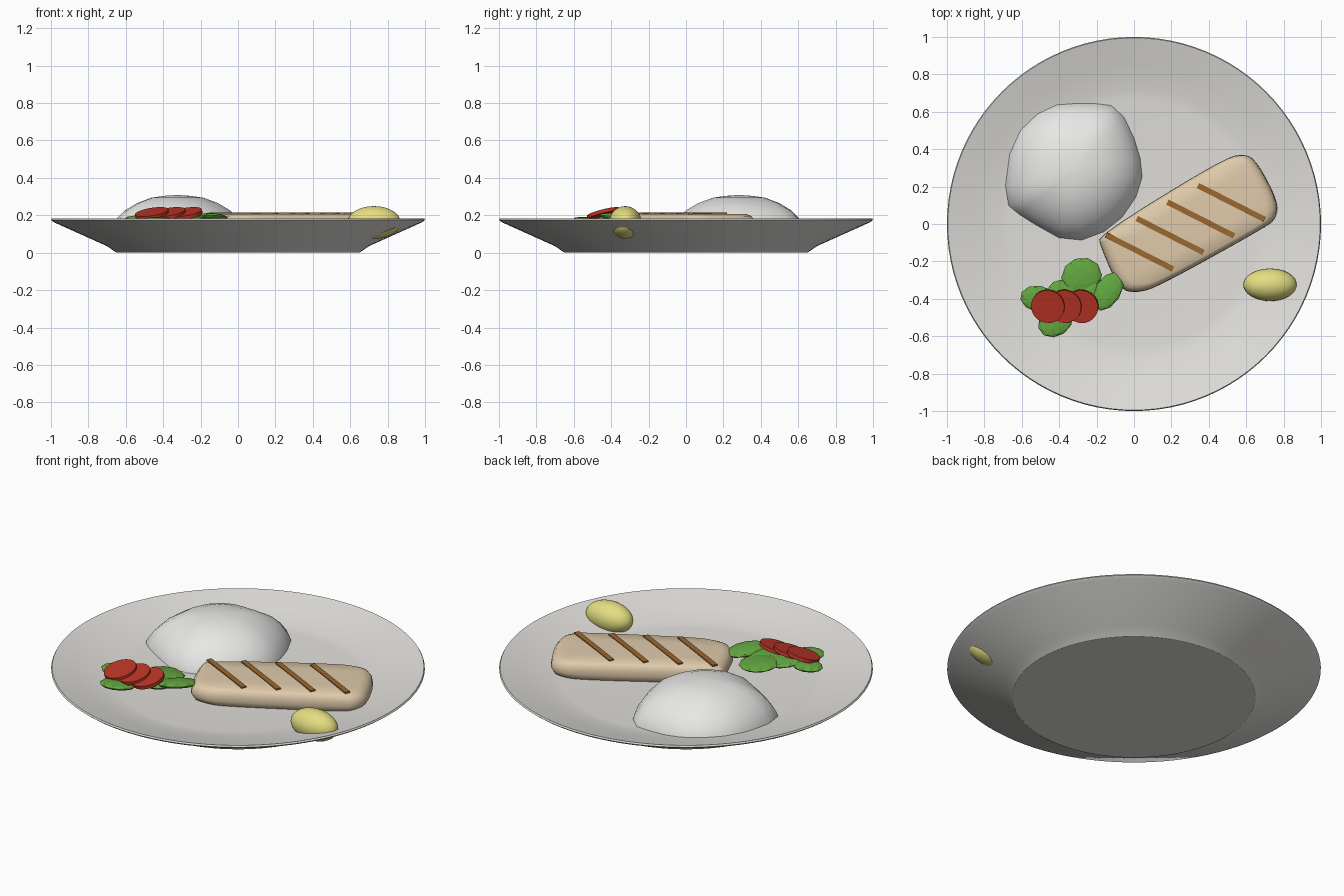
import bpy
import bmesh
import math
import random
from mathutils import Vector

random.seed(4)

default_cube = bpy.data.objects.get("Cube")
if default_cube:
    bpy.data.objects.remove(default_cube, do_unlink=True)


def make_material(name, red, green, blue):
    material = bpy.data.materials.new(name)
    material.use_nodes = True
    colour = (red, green, blue, 1)
    material.diffuse_color = colour
    shader = material.node_tree.nodes["Principled BSDF"]
    shader.inputs["Base Color"].default_value = colour
    shader.inputs["Roughness"].default_value = 0.6
    return material


plate_white = make_material("plate white", 0.75, 0.74, 0.71)
rice_white = make_material("rice white", 0.8, 0.8, 0.79)
meat_beige = make_material("meat beige", 0.75, 0.6, 0.41)
grill_brown = make_material("grill brown", 0.32, 0.14, 0.03)
leaf_green = make_material("leaf green", 0.12, 0.37, 0.05)
tomato_red = make_material("tomato red", 0.5, 0.035, 0.02)
lemon_yellow = make_material("lemon yellow", 0.78, 0.73, 0.22)


def finish(obj, name, material, smooth_angle=None):
    """Name and colour a part, then shade it smooth below an angle."""
    obj.name = name
    obj.data.name = name
    obj.data.materials.append(material)
    if smooth_angle:
        bpy.ops.object.select_all(action="DESELECT")
        obj.select_set(True)
        bpy.context.view_layer.objects.active = obj
        bpy.ops.object.shade_smooth_by_angle(angle=math.radians(smooth_angle))
    return obj


def loft(name, outline, centre, rings, material, smooth_angle):
    """Stack scaled copies of an outline and skin them into a closed solid."""
    mesh = bpy.data.meshes.new(name)
    obj = bpy.data.objects.new(name, mesh)
    bpy.context.collection.objects.link(obj)
    middle = Vector(centre)
    bm = bmesh.new()
    loops = []
    for scale, height in rings:
        loop = []
        for point in outline:
            flat = middle + (Vector(point) - middle) * scale
            loop.append(bm.verts.new((flat.x, flat.y, height)))
        loops.append(loop)
    count = len(outline)
    for lower, upper in zip(loops, loops[1:]):
        for i in range(count):
            j = (i + 1) % count
            bm.faces.new((lower[i], lower[j], upper[j], upper[i]))
    bm.faces.new(loops[0])
    bm.faces.new(loops[-1])
    bmesh.ops.recalc_face_normals(bm, faces=bm.faces)
    bm.to_mesh(mesh)
    bm.free()
    return finish(obj, name, material, smooth_angle)


def rounded(points, passes):
    """Round an outline by repeated corner cutting."""
    for _ in range(passes):
        cut = []
        for i, point in enumerate(points):
            start = Vector(point)
            end = Vector(points[(i + 1) % len(points)])
            cut += [start.lerp(end, 0.25), start.lerp(end, 0.75)]
        points = cut
    return points


# Plate: one turned profile, from the foot over the rim to the floor
circle = []
for step in range(96):
    angle = math.tau * step / 96
    circle.append((math.cos(angle), math.sin(angle)))
plate_profile = [(0.65, 0), (0.7, 0.035), (0.985, 0.163), (1, 0.175), (0.995, 0.184),
                 (0.98, 0.18), (0.85, 0.145), (0.72, 0.113), (0.66, 0.107), (0.02, 0.106)]
loft("plate", circle, (0, 0), plate_profile, plate_white, 35)

# Rice mound: lumpy dome
rice_outline = [(-0.7, 0.12), (-0.59, 0.03), (-0.34, -0.11), (-0.1, -0.02), (0.05, 0.2),
                (0.03, 0.4), (-0.08, 0.63), (-0.24, 0.65), (-0.47, 0.64), (-0.66, 0.46)]
rice_rings = [(1, 0.1), (0.98, 0.13), (0.89, 0.18), (0.77, 0.225), (0.59, 0.265),
              (0.38, 0.294), (0.19, 0.304), (0.03, 0.308)]
loft("rice_mound", rounded(rice_outline, 1), (-0.325, 0.285), rice_rings, rice_white, 60)

# Grilled fillet: rounded slab
fillet_outline = [(-0.19, -0.06), (-0.18, -0.12), (-0.08, -0.35), (0.02, -0.37),
                  (0.14, -0.33), (0.7, -0.02), (0.76, 0.03), (0.77, 0.12),
                  (0.66, 0.33), (0.59, 0.38), (0.46, 0.34)]
fillet_rings = [(0.9, 0.1), (0.97, 0.115), (1, 0.14), (0.99, 0.17), (0.95, 0.195),
                (0.88, 0.206), (0.5, 0.209), (0.04, 0.21)]
loft("fillet", rounded(fillet_outline, 2), (0.29, 0), fillet_rings, meat_beige, 60)

# Grill marks: evenly spaced thin bars across the fillet
for index in range(4):
    centre = Vector((0.03, -0.15, 0.209)).lerp(Vector((0.52, 0.115, 0.209)), index / 3)
    bpy.ops.mesh.primitive_cube_add(size=1, location=centre,
                                    rotation=(0, 0, math.radians(-27)))
    bar = bpy.context.object
    bar.scale = (0.4, 0.03, 0.01)
    finish(bar, f"grill_mark_{index + 1}", grill_brown)

# Salad leaves: flattened, faceted, slightly tilted
leaves = [(-0.28, -0.28, 0.172, 0.11, 0.1, 20),
          (-0.14, -0.36, 0.188, 0.115, 0.07, 58),
          (-0.51, -0.4, 0.178, 0.1, 0.07, -10),
          (-0.42, -0.52, 0.168, 0.1, 0.08, 35),
          (-0.36, -0.39, 0.178, 0.12, 0.1, 0),
          (-0.24, -0.39, 0.176, 0.09, 0.08, 70)]
for index, (x, y, z, length, width, turn) in enumerate(leaves):
    tilt = random.uniform(-0.12, 0.12)
    bpy.ops.mesh.primitive_ico_sphere_add(subdivisions=2, radius=1, location=(x, y, z),
                                          rotation=(tilt, -tilt, math.radians(turn)))
    leaf = bpy.context.object
    leaf.scale = (length, width, 0.022)
    finish(leaf, f"salad_leaf_{index + 1}", leaf_green)

# Tomato slices: overlapping tilted discs
for index in range(3):
    bpy.ops.mesh.primitive_cylinder_add(vertices=32, radius=0.09, depth=0.02,
                                        location=(-0.46 + 0.09 * index, -0.44, 0.209),
                                        rotation=(0.24, -0.16, 0))
    finish(bpy.context.object, f"tomato_slice_{index + 1}", tomato_red, 40)

# Lemon: stretched sphere resting through the sloping rim
bpy.ops.mesh.primitive_uv_sphere_add(segments=32, ring_count=16, radius=1,
                                     location=(0.727, -0.325, 0.162))
lemon = bpy.context.object
lemon.scale = (0.143, 0.087, 0.087)
finish(lemon, "lemon", lemon_yellow, 60)
